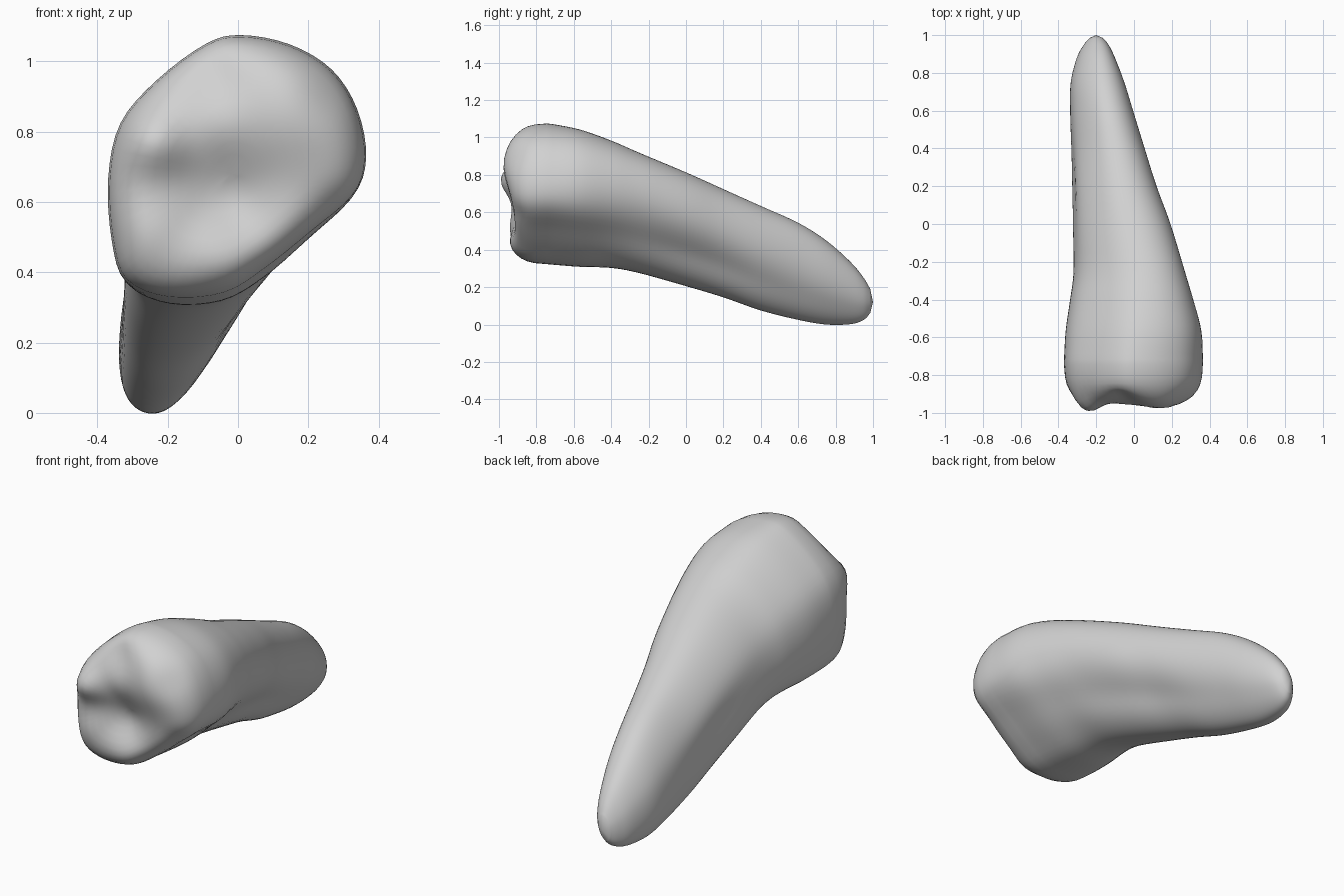
import bpy, bmesh
from math import sin, cos, pi, exp
from mathutils import Vector

cube = bpy.data.objects.get("Cube")
if cube:
    bpy.data.objects.remove(cube)

SIDES = 64
TILT = 0.18

# Outline of the crown in x and z, anticlockwise from its right-hand bulge
OUTLINE = [(0.37, 0.72), (0.343, 0.86), (0.27, 0.975), (0.15, 1.048), (0.01, 1.075),
           (-0.09, 1.05), (-0.23, 0.945), (-0.335, 0.82), (-0.37, 0.66), (-0.36, 0.48),
           (-0.32, 0.36), (-0.2, 0.31), (-0.04, 0.322), (0.08, 0.395), (0.21, 0.5), (0.335, 0.61)]

# Extents along the root: y, x min, x max, z min, z max
STATIONS = [(-0.74, -0.37, 0.367, 0.325, 1.076), (-0.57, -0.362, 0.362, 0.31, 1.045),
            (-0.4, -0.34, 0.32, 0.303, 0.985), (-0.25, -0.325, 0.275, 0.275, 0.92),
            (0.0, -0.337, 0.2, 0.205, 0.815), (0.2, -0.342, 0.125, 0.145, 0.725),
            (0.4, -0.342, 0.06, 0.075, 0.635), (0.6, -0.342, -0.003, 0.025, 0.545),
            (0.75, -0.336, -0.05, 0.0, 0.45), (0.88, -0.303, -0.1, 0.002, 0.335),
            (0.95, -0.265, -0.135, 0.025, 0.25), (0.985, -0.235, -0.165, 0.062, 0.19)]

# Bumps and hollows of the biting face: x, z, height, radius
BUMPS = [(-0.24, 0.77, 0.07, 0.09), (0.15, 0.85, 0.055, 0.16), (-0.06, 0.82, 0.025, 0.1),
         (-0.06, 0.46, 0.025, 0.1), (-0.25, 0.52, 0.02, 0.09), (-0.02, 0.61, -0.045, 0.12),
         (-0.07, 0.97, -0.03, 0.08), (0.28, 0.56, -0.025, 0.08), (0.28, 0.93, -0.03, 0.1)]


def spline(points, t):
    """Catmull-Rom value at t, measured in points."""
    i = min(int(t), len(points) - 2)
    f = t - i
    a, b, c, d = (Vector(points[max(0, min(len(points) - 1, i + k))]) for k in (-1, 0, 1, 2))
    return b + 0.5 * f * (c - a + f * (2 * a - 5 * b + 4 * c - d + f * (3 * (b - c) + d - a)))


def outline(k):
    """Crown outline point k of SIDES, in unit coordinates."""
    closed = OUTLINE[-1:] + OUTLINE + OUTLINE[:2]
    x, z = spline(closed, 1 + k * len(OUTLINE) / SIDES)
    return Vector(((x + 0.37) / 0.74, (z - 0.31) / 0.765))


def groove(u, v, u0, v0, size):
    return exp(-((u - u0) ** 2 + (v - v0) ** 2) / size ** 2)


def root_ring(t):
    y, x0, x1, z0, z1 = spline(STATIONS, t)
    ring = []
    blend = 0.75 * max(0, min(1, (y + 0.72) / 0.5))
    right_dent = 0.15 * exp(-((y - 0.05) / 0.5) ** 2)
    left_dent = 0.07 * exp(-((y - 0.2) / 0.35) ** 2)
    for k in range(SIDES):
        u, v = outline(k)
        a = 2 * pi * k / SIDES
        # Turn the crown outline into a leaning oval
        u += blend * (0.5 + 0.5 * cos(a - TILT) - u)
        v += blend * (0.5 + 0.5 * sin(a + TILT) - v)
        # Shallow grooves along both sides of the root
        dent = (right_dent * groove(u, v, 0.82, 0.27, 0.28)
                + left_dent * groove(u, v, 0, 0.42, 0.2))
        u += (0.5 - u) * dent * 1.5
        v += (0.5 - v) * dent * 0.7
        ring.append((x0 + u * (x1 - x0), y, z0 + v * (z1 - z0)))
    return ring


def crown_ring(scale, base):
    ring = []
    for k in range(SIDES):
        u, v = outline(k)
        x = -0.02 + (u * 0.737 - 0.35) * scale
        z = 0.68 + (0.325 + v * 0.751 - 0.68) * scale
        rise = sum(h * exp(-((x - bx) ** 2 + (z - bz) ** 2) / r ** 2) for bx, bz, h, r in BUMPS)
        fade = min(1, (1 - scale) / 0.15)
        ring.append((x, base - rise * fade, z))
    return ring


# Tooth: rings from the biting face to the root tip
CROWN = [(0.06, -0.92), (0.14, -0.92), (0.23, -0.92), (0.32, -0.921), (0.42, -0.922),
         (0.52, -0.923), (0.62, -0.924), (0.71, -0.922), (0.79, -0.915), (0.86, -0.9),
         (0.92, -0.877), (0.96, -0.847), (0.985, -0.81)]
STEPS = 5
rings = [crown_ring(s, b) for s, b in CROWN]
rings += [root_ring(i / STEPS) for i in range((len(STATIONS) - 1) * STEPS + 1)]

bm = bmesh.new()
loops = [[bm.verts.new(p) for p in ring] for ring in rings]
for a, b in zip(loops, loops[1:]):
    for k in range(SIDES):
        j = (k + 1) % SIDES
        bm.faces.new((a[k], a[j], b[j], b[k]))
face_y = sum(v.co.y for v in loops[0]) / SIDES
for loop, tip in ((loops[0], (-0.02, face_y, 0.68)), (loops[-1], (-0.2, 1.0, 0.12))):
    middle = bm.verts.new(tip)
    for k in range(SIDES):
        bm.faces.new((loop[k], loop[(k + 1) % SIDES], middle))
bmesh.ops.smooth_vert(bm, verts=[v for v in bm.verts if v.co.y < 0.9], factor=0.3,
                      use_axis_x=True, use_axis_y=True, use_axis_z=True)
bmesh.ops.recalc_face_normals(bm, faces=bm.faces)
mesh = bpy.data.meshes.new("tooth")
bm.to_mesh(mesh)
bm.free()
mesh.shade_smooth()

enamel = bpy.data.materials.new("light_grey")
enamel.use_nodes = True
colour = (0.64, 0.64, 0.64, 1)
enamel.diffuse_color = colour
enamel.node_tree.nodes["Principled BSDF"].inputs["Base Color"].default_value = colour
mesh.materials.append(enamel)

tooth = bpy.data.objects.new("tooth", mesh)
bpy.context.scene.collection.objects.link(tooth)
